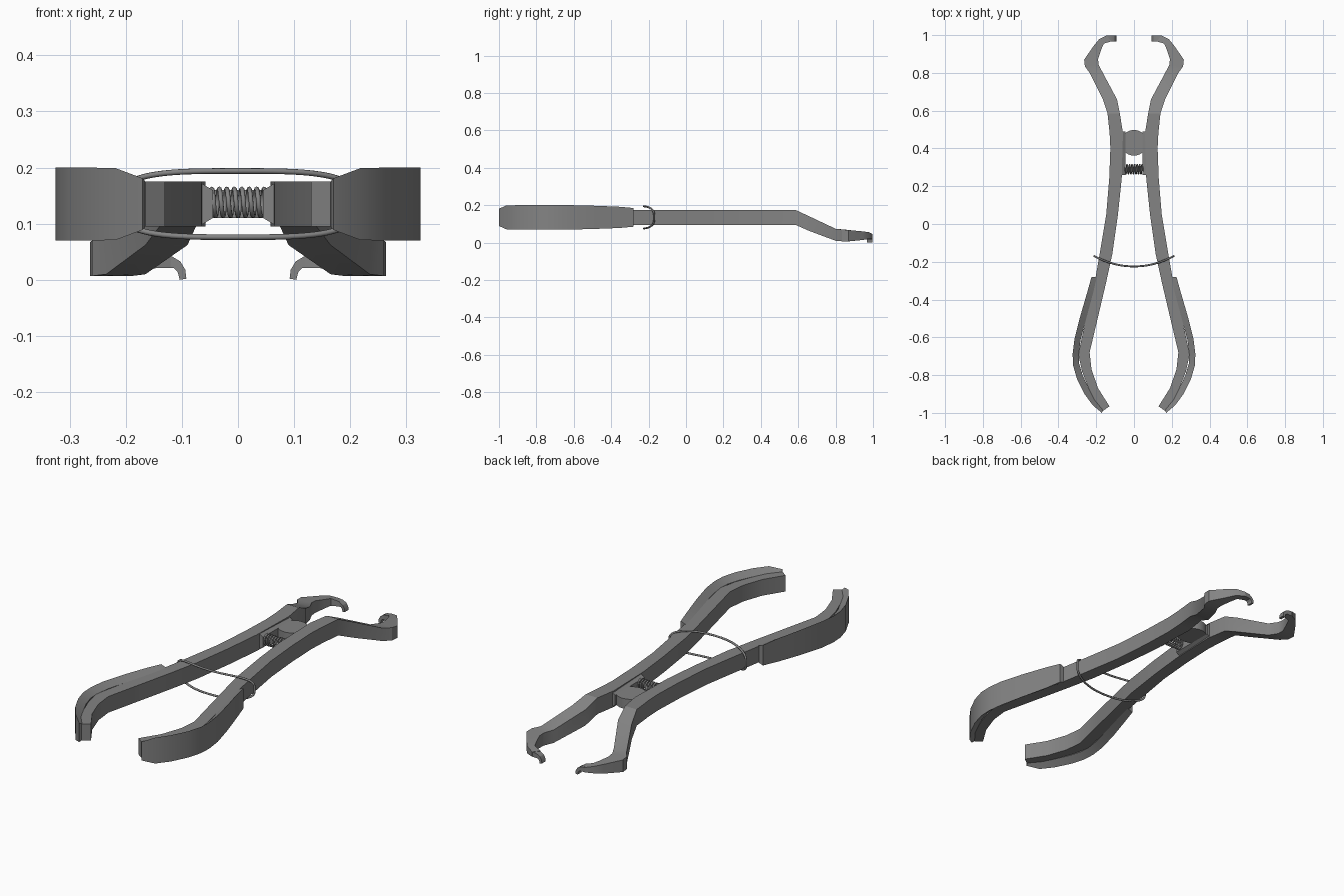
import bpy, bmesh, math

cube = bpy.data.objects.get("Cube")
if cube:
    bpy.data.objects.remove(cube)

steel = bpy.data.materials.new("grey_steel")
steel.use_nodes = True
GREY = (0.23, 0.23, 0.23, 1)
steel.diffuse_color = GREY
steel.node_tree.nodes["Principled BSDF"].inputs["Base Color"].default_value = GREY
MID = 0.135  # height of the tool's middle plane


def finish(obj, mirror=False):
    obj.data.materials.append(steel)
    if mirror:
        mod = obj.modifiers.new("Mirror", 'MIRROR')
        mod.use_axis[0] = True
    if obj.type == 'MESH':
        bpy.ops.object.select_all(action='DESELECT')
        obj.select_set(True)
        bpy.context.view_layer.objects.active = obj
        bpy.ops.object.shade_smooth_by_angle(angle=math.radians(25))


def loft(name, rings):
    """Skin a row of equal-sided rings, cap both ends, mirror to the other side."""
    bm = bmesh.new()
    rows = [[bm.verts.new(p) for p in ring] for ring in rings]
    n = len(rows[0])
    for a, b in zip(rows, rows[1:]):
        for i in range(n):
            j = (i + 1) % n
            bm.faces.new((a[i], a[j], b[j], b[i]))
    bm.faces.new(rows[0])
    bm.faces.new(rows[-1])
    bmesh.ops.recalc_face_normals(bm, faces=bm.faces)
    mesh = bpy.data.meshes.new(name)
    bm.to_mesh(mesh)
    bm.free()
    obj = bpy.data.objects.new(name, mesh)
    bpy.context.collection.objects.link(obj)
    finish(obj, True)


def wire(name, points, radius, cyclic=False):
    curve = bpy.data.curves.new(name, 'CURVE')
    curve.dimensions = '3D'
    curve.bevel_depth = radius
    curve.bevel_resolution = 2
    curve.use_fill_caps = True
    line = curve.splines.new('POLY')
    line.points.add(len(points) - 1)
    for p, co in zip(line.points, points):
        p.co = (*co, 1)
    line.use_cyclic_u = cyclic
    obj = bpy.data.objects.new(name, curve)
    bpy.context.collection.objects.link(obj)
    finish(obj)


def box_ring(inner, outer, inner_z, outer_z):
    return [(*inner, inner_z[0]), (*outer, outer_z[0]),
            (*outer, outer_z[1]), (*inner, inner_z[1])]


# Arms: inner and outer edge seen from above, constant height
flat = (MID - 0.04, MID + 0.04)
arm = [((.13, -.965), (.165, -.99)), ((.19, -.87), (.225, -.91)),
       ((.225, -.77), (.275, -.78)), ((.235, -.68), (.295, -.69)),
       ((.19, -.49), (.252, -.49)), ((.15, -.32), (.21, -.32)),
       ((.115, -.16), (.182, -.16)), ((.085, .05), (.147, .05)),
       ((.065, .24), (.131, .24)), ((.061, .40), (.125, .40)),
       ((.058, .48), (.129, .48)), ((.075, .585), (.14, .585))]
rings = [box_ring(i, o, flat, flat) for i, o in arm]

# Jaws: same strip stepping down and curling inward
jaw = [((.09, .66), (.165, .66), .062, .14),
       ((.165, .80), (.235, .80), .01, .074),
       ((.188, .845), (.26, .835), .007, .07),
       ((.19, .875), (.264, .87), .007, .067),
       ((.175, .92), (.212, .945), .014, .06),
       ((.16, .955), (.185, .978), .02, .056),
       ((.12, .967), (.145, .998), .022, .046)]
rings += [box_ring(i, o, (lo, hi), (lo, hi)) for i, o, lo, hi in jaw]
loft("arm", rings)

# Hooked jaw tips: crescent profile pulled along y
crescent = [(.145, .046), (.12, .043), (.103, .033), (.094, .018), (.092, .002),
            (.104, .0), (.107, .013), (.114, .021), (.145, .022)]
loft("jaw_hook", [[(x, y, z) for x, z in crescent] for y in (.967, .997)])

# Grips: outer shells flaring above and below the arms
grip = [((.197, -.28), (.225, -.28), .050), ((.215, -.36), (.247, -.36), .057),
        ((.25, -.49), (.285, -.49), .062), ((.282, -.61), (.315, -.61), .065),
        ((.293, -.69), (.325, -.69), .065), ((.29, -.74), (.322, -.75), .065),
        ((.272, -.80), (.302, -.82), .065), ((.24, -.87), (.262, -.90), .065),
        ((.21, -.93), (.218, -.96), .064), ((.165, -.985), (.17, -1), .046)]
loft("grip", [box_ring(m, o, flat, (MID - h, MID + h)) for m, o, h in grip])

# Hinge bosses: narrowing wedges on the inner side of each arm
loft("hinge_boss", [box_ring((.045, y), (.07, y), (MID - .025, MID + .025), flat)
                    for y in (.26, .49)])

# Hinge pin disc
bpy.ops.mesh.primitive_cylinder_add(vertices=40, radius=.068, depth=.05,
                                    location=(0, .43, MID))
disc = bpy.context.object
disc.name = "hinge_disc"
finish(disc)

# Coil spring between the arms
TURNS, STEPS = 7.5, 150
coil = []
for k in range(STEPS + 1):
    t = k / STEPS
    a = t * TURNS * math.tau
    coil.append((-.05 + .1 * t, .29 + .024 * math.cos(a), MID + .003 + .024 * math.sin(a)))
wire("spring", coil, .0042)

# Retaining ring: rounded rectangle bowed toward the handles
ring = []
for k in range(96):
    a = k / 96 * math.tau
    c, s = math.cos(a), math.sin(a)
    x = .21 * math.copysign(abs(c) ** .6, c)
    z = MID + .059 * math.copysign(abs(s) ** .6, s)
    ring.append((x, -.225 + .055 * (x / .21) ** 2, z))
wire("retaining_ring", ring, .005, True)
